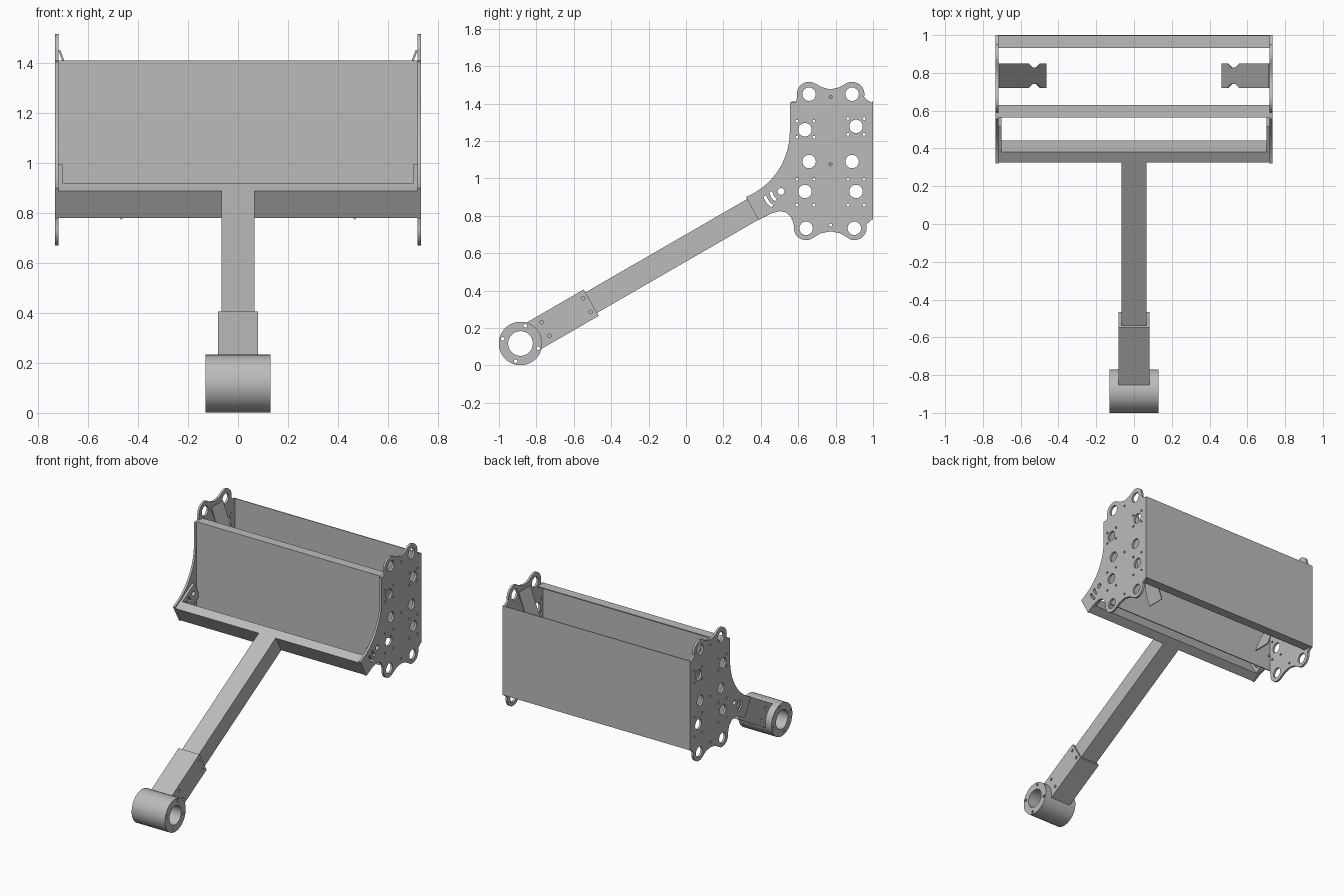
import bpy, bmesh
from math import sin, cos, radians
from mathutils import Matrix, Vector

cube = bpy.data.objects.get("Cube")
if cube:
    bpy.data.objects.remove(cube, do_unlink=True)

steel = bpy.data.materials.new("grey steel")
steel.use_nodes = True
GREY = (0.5, 0.5, 0.5, 1)
steel.diffuse_color = GREY
steel.node_tree.nodes["Principled BSDF"].inputs["Base Color"].default_value = GREY

Y, Z = Vector((0, 1, 0)), Vector((0, 0, 1))
TILT = radians(30)
ALONG = Vector((0, cos(TILT), sin(TILT)))
ACROSS = Vector((0, -sin(TILT), cos(TILT)))
PIVOT = Vector((0, -0.885, 0.117))


def arc(cx, cy, r, start, end, steps=14):
    angles = [radians(start + (end - start) * i / steps) for i in range(steps + 1)]
    return [(cx + r * cos(a), cy + r * sin(a)) for a in angles]


def hole(cx, cy, r, steps=24):
    return arc(cx, cy, r, 0, 360, steps)[:-1]


def slot(cx, cy, r, w, start, end):
    return arc(cx, cy, r + w, start, end) + arc(cx, cy, r - w, end, start)


def rect(x0, x1, y0, y1):
    return [(x0, y0), (x1, y0), (x1, y1), (x0, y1)]


def slab(name, loops, half, origin=(0, 0, 0), xdir=Y, ydir=Z):
    """Extrude an outline with holes, placed on the plane of xdir and ydir."""
    curve = bpy.data.curves.new(name, "CURVE")
    curve.dimensions, curve.fill_mode, curve.extrude = "2D", "BOTH", half
    for loop in loops:
        spline = curve.splines.new("POLY")
        spline.points.add(len(loop) - 1)
        for point, (a, b) in zip(spline.points, loop):
            point.co = (a, b, 0, 1)
        spline.use_cyclic_u = True
    temp = bpy.data.objects.new(name + "_outline", curve)
    bpy.context.collection.objects.link(temp)
    graph = bpy.context.evaluated_depsgraph_get()
    mesh = bpy.data.meshes.new_from_object(temp.evaluated_get(graph))
    bpy.data.objects.remove(temp, do_unlink=True)
    frame = Matrix((xdir, ydir, xdir.cross(ydir))).transposed().to_4x4()
    mesh.transform(Matrix.Translation(origin) @ frame)
    bm = bmesh.new()
    bm.from_mesh(mesh)
    bmesh.ops.remove_doubles(bm, verts=bm.verts, dist=0.0002)
    bmesh.ops.recalc_face_normals(bm, faces=bm.faces)
    bm.to_mesh(mesh)
    bm.free()
    mesh.name = name
    mesh.materials.clear()
    mesh.materials.append(steel)
    obj = bpy.data.objects.new(name, mesh)
    bpy.context.collection.objects.link(obj)
    bpy.ops.object.select_all(action="DESELECT")
    obj.select_set(True)
    bpy.context.view_layer.objects.active = obj
    bpy.ops.object.shade_smooth_by_angle(angle=radians(30))
    return obj


# Side plate outline with rounded lobes and a swept front edge
outline = [(0.994, 0.78), (0.994, 1.405), (0.965, 1.42)]
outline += arc(0.888, 1.45, 0.066, -12, 120)
outline += [(0.82, 1.487), (0.773, 1.476), (0.726, 1.487)]
outline += arc(0.658, 1.45, 0.066, 60, 192)
outline += [(0.59, 1.41), (0.555, 1.405)]
outline += arc(0.177, 1.25, 0.378, 0, -67.8)
outline += [(0.388, 0.777), (0.455, 0.812), (0.5, 0.825), (0.535, 0.818), (0.565, 0.79)]
outline += arc(0.642, 0.736, 0.066, 170, 290)
outline += [(0.72, 0.706), (0.773, 0.717), (0.826, 0.706)]
outline += arc(0.9, 0.736, 0.066, 250, 375)

# Pivot hole and curved adjustment slots
adjust = [hole(0.508, 0.93, 0.018), slot(0.508, 0.93, 0.09, 0.008, 195, 240),
          slot(0.508, 0.93, 0.053, 0.008, 180, 240)]

# Large holes, then bolt holes
cuts = []
for left, right, zl, zr in [(0.658, 0.888, 1.45, 1.45), (0.636, 0.909, 1.26, 1.278),
                            (0.658, 0.888, 1.09, 1.09), (0.636, 0.909, 0.93, 0.93),
                            (0.642, 0.9, 0.733, 0.733)]:
    cuts += [hole(left, zl, 0.036), hole(right, zr, 0.036)]
for y in (0.593, 0.684, 0.866, 0.952):
    lift = 0.015 if y > 0.7 else 0
    for z in (1.305 + lift, 1.22 + lift, 0.995, 0.857):
        cuts.append(hole(y, z, 0.008, 10))
for z in (1.435, 1.075, 0.75):
    cuts.append(hole(0.773, z, 0.008, 10))

# Inner tab that carries the cross beam
tab = [(0.38, 0.917), (0.445, 0.812), (0.578, 0.889), (0.515, 0.995)]

# Deflector outline with a notch in each long edge
half_w, length = 0.064, 0.72
edge = [(half_w, 0), (half_w, 0.09), (0.043, 0.15), (0.043, 0.21), (half_w, 0.27), (half_w, length)]
deflector = edge + [(-a, b) for a, b in reversed(edge)]

for side, s in (("left", 1), ("right", -1)):
    slab(side + "_side_plate", [outline] + adjust + cuts, 0.0075, (s * 0.7255, 0, 0))
    slab(side + "_beam_tab", [tab] + adjust, 0.008, (s * 0.71, 0, 0))
    slope = Vector((s * 0.345, 0, 0.938)).normalized()
    slab(side + "_deflector", [deflector], 0.004, (s * 0.466, 0.785, 0.775), Y, slope)

# Front and back panels, each with one folded flange
slab("back_panel", [[(1, 0.78), (1, 1.41), (0.994, 1.41), (0.994, 0.787),
                     (0.932, 0.787), (0.932, 0.78)]], 0.733)
slab("front_panel", [[(0.563, 1.41), (0.563, 0.78), (0.57, 0.78), (0.57, 1.403),
                      (0.63, 1.403), (0.63, 1.41)]], 0.718)

# Tilted beam and arm
slab("cross_beam", [rect(1.434, 1.497, -0.063, 0.063)], 0.719, PIVOT, ALONG, ACROSS)
slab("arm", [rect(0.12, 1.434, -0.063, 0.063)], 0.066, PIVOT, ALONG, ACROSS)

# Sleeve with bolt holes around the lower arm
bolts = [hole(d, p, 0.01, 12) for d in (0.155, 0.41) for p in (-0.042, 0.042)]
slab("arm_sleeve", [rect(0.085, 0.437, -0.081, 0.081)] + bolts, 0.081, PIVOT, ALONG, ACROSS)

# Pivot bushing with bolt holes in its rim
rim = [hole(*arc(0, 0, 0.098, a, a, 1)[0], 0.01, 10) for a in (75, 165, 255, 345)]
slab("pivot_bushing", [hole(0, 0, 0.116, 64), hole(0, 0, 0.066, 48)] + rim, 0.13, PIVOT)
